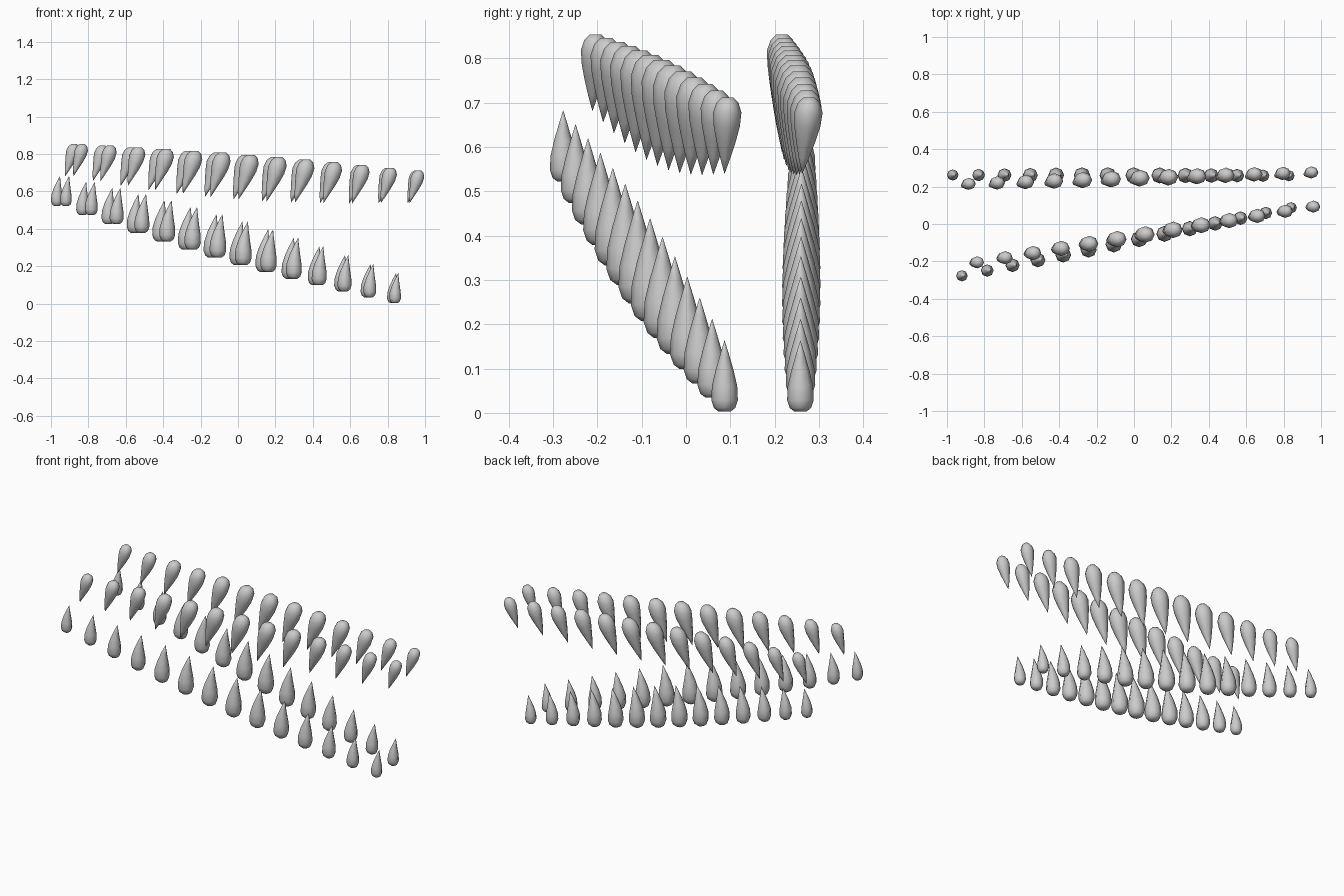
import bpy, bmesh, math

if "Cube" in bpy.data.objects:
    bpy.data.objects.remove(bpy.data.objects["Cube"])

SIDES = 8

# Profiles: (position along tooth 0..1 from root to tip, relative radius, relative sideways bend)
LOWER = [(0, .45, 0), (.05, .8, 0), (.16, 1, 0), (.36, .95, .03),
         (.58, .68, .22), (.8, .34, .58), (1, .01, 1)]
UPPER = [(0, .4, -.12), (.07, .78, -.08), (.2, 1, 0), (.38, .92, .16),
         (.58, .68, .42), (.8, .35, .74), (1, .01, 1)]


def lerp(a, b, t):
    return tuple(p + (q - p) * t for p, q in zip(a, b))


def add_tooth(bm, origin, length, scale, profile, pivot, rx, ry, bend, direction):
    """Loft one curved tooth; pivot is the profile position sitting on the origin."""
    rings = []
    for u, r, b in profile:
        cx = origin[0] + bend[0] * b * scale
        cy = origin[1] + bend[1] * b * scale
        z = origin[2] + direction * (u - pivot) * length
        rings.append([bm.verts.new((cx + rx * r * scale * math.cos(a),
                                    cy + ry * r * scale * math.sin(a), z))
                      for a in (2 * math.pi * k / SIDES for k in range(SIDES))])
    for low, high in zip(rings, rings[1:]):
        for k in range(SIDES):
            n = (k + 1) % SIDES
            bm.faces.new((low[k], low[n], high[n], high[k]))
    bm.faces.new(rings[0][::-1])
    bm.faces.new(rings[-1])


def tooth_row(name, count, start, end, base_len, swell, **shape):
    """Row of teeth from start to end, largest in the middle."""
    bm = bmesh.new()
    for i in range(count):
        t = i / (count - 1)
        length = base_len + swell * math.sin(math.pi * t)
        add_tooth(bm, lerp(start, end, t), length, length / base_len, **shape)
    bmesh.ops.recalc_face_normals(bm, faces=bm.faces)
    mesh = bpy.data.meshes.new(name)
    bm.to_mesh(mesh)
    bm.free()
    for p in mesh.polygons:
        p.use_smooth = True
    obj = bpy.data.objects.new(name, mesh)
    bpy.context.collection.objects.link(obj)


# Lower jaw: points up, tips leaning slightly to +x
lower = dict(profile=LOWER, pivot=.5, rx=.031, ry=.030, bend=(.017, 0), direction=1)
tooth_row("lower_front_teeth", 14, (-.920, -.277, .602), (.840, .087, .083), .160, .072, **lower)
tooth_row("lower_back_teeth", 14, (-.969, .262, .602), (.828, .258, .083), .160, .072, **lower)

# Upper jaw: points down, tips curving to -x
upper = dict(profile=UPPER, pivot=.2, rx=.036, ry=.032, direction=-1)
tooth_row("upper_front_teeth", 13, (-.838, -.205, .819), (.960, .093, .677), .172, .066,
          bend=(-.042, -.006), **upper)
tooth_row("upper_back_teeth", 13, (-.882, .215, .819), (.950, .276, .677), .172, .066,
          bend=(-.042, -.014), **upper)
